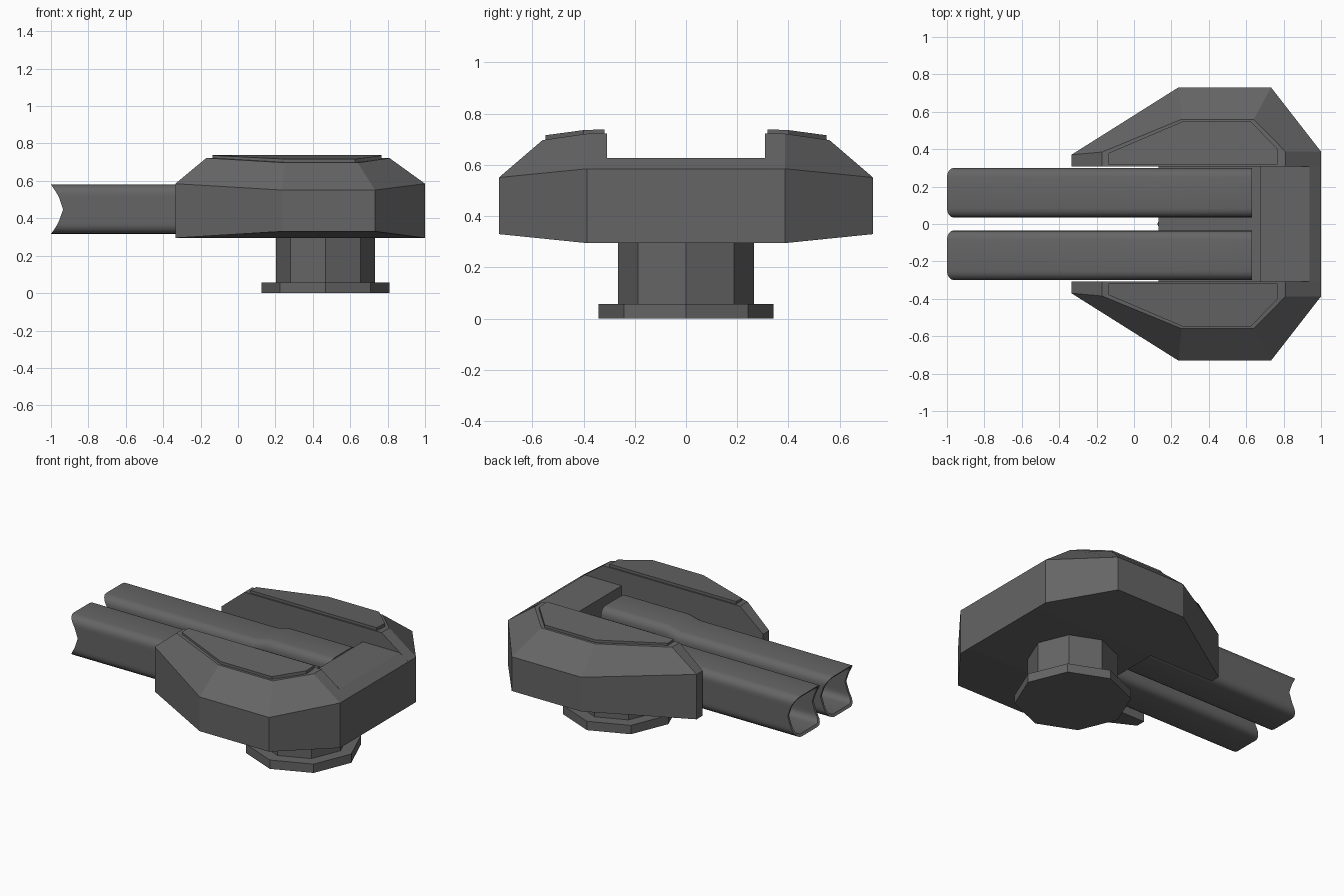
import bpy, bmesh, math
from mathutils import Vector

if "Cube" in bpy.data.objects:
    bpy.data.objects.remove(bpy.data.objects["Cube"])


def loft(name, rings, mirror=False, smooth=False):
    """Skin a list of equal-length closed rings and cap both ends."""
    bm = bmesh.new()
    loops = [[bm.verts.new(p) for p in ring] for ring in rings]
    n = len(loops[0])
    for a, b in zip(loops, loops[1:]):
        for i in range(n):
            j = (i + 1) % n
            bm.faces.new((a[i], a[j], b[j], b[i]))
    bm.faces.new(loops[0][::-1])
    bm.faces.new(loops[-1])
    bmesh.ops.recalc_face_normals(bm, faces=bm.faces[:])
    me = bpy.data.meshes.new(name)
    bm.to_mesh(me)
    bm.free()
    ob = bpy.data.objects.new(name, me)
    ob.data.materials.append(metal)
    bpy.context.collection.objects.link(ob)
    if mirror:
        m = ob.modifiers.new("mirror", 'MIRROR')
        m.use_axis = (False, True, False)
        m.mirror_object = None
    if smooth:
        bpy.ops.object.select_all(action='DESELECT')
        ob.select_set(True)
        bpy.context.view_layer.objects.active = ob
        bpy.ops.object.shade_smooth_by_angle(angle=math.radians(35))
    return ob


metal = bpy.data.materials.new("dark_metal")
metal.diffuse_color = (0.13, 0.13, 0.13, 1)
metal.use_nodes = True
metal.node_tree.nodes["Principled BSDF"].inputs["Base Color"].default_value = metal.diffuse_color


def outline(points, heights):
    return [(x, y, z) for (x, y), z in zip(points, heights)]


# Octagonal foot and column
def octagon(r, z):
    return [(0.467 + r * math.cos(i * math.pi / 4), r * math.sin(i * math.pi / 4), z)
            for i in range(8)]


loft("base_plate", [octagon(0.342, 0), octagon(0.342, 0.057)])
loft("column", [octagon(0.265, 0.05), octagon(0.265, 0.30)])

# Armoured side shells
wall = [(-0.335, 0.308), (-0.335, 0.37), (0.237, 0.73), (0.733, 0.73), (1.0, 0.387), (1.0, 0.308)]
roof = [(-0.17, 0.308), (-0.17, 0.385), (0.255, 0.56), (0.64, 0.56), (0.81, 0.387), (0.81, 0.308)]
loft("side_shell", [
    outline(wall, (0.295, 0.295, 0.33, 0.33, 0.295, 0.295)),
    outline(wall, (0.585, 0.585, 0.551, 0.551, 0.585, 0.585)),
    outline(roof, (0.722, 0.722, 0.697, 0.697, 0.722, 0.722)),
], mirror=True)

# Raised roof panels
panel = [(-0.135, 0.318), (-0.135, 0.38), (0.26, 0.548), (0.625, 0.548), (0.768, 0.40), (0.768, 0.318)]
loft("roof_panel", [
    outline(panel, (0.71, 0.71, 0.69, 0.69, 0.71, 0.71)),
    outline(panel, (0.739, 0.736, 0.716, 0.716, 0.736, 0.739)),
], mirror=True)

# Rear bridge with the cradle floor under the barrels
bridge = [(0.13, 0.295), (1.0, 0.295), (1.0, 0.585), (0.937, 0.628),
          (0.675, 0.628), (0.675, 0.5), (0.13, 0.5)]
loft("rear_bridge", [[(x, y, z) for x, z in bridge] for y in (-0.308, 0.308)])

# Twin hollow barrels with notched muzzles
HALF = 0.132


def section(x, half, radius, lift=0.0, notch=False):
    pts = []
    for q in range(4):
        cy = (half - radius) * (1 if q in (0, 3) else -1)
        cz = (half - radius) * (1 if q < 2 else -1)
        for k in range(5):
            a = math.pi / 2 * (q + k / 4)
            pts.append((cy + radius * math.cos(a), cz + radius * math.sin(a)))
        if q in (1, 3):  # extra points along the upright sides
            side = -half if q == 1 else half
            for t in (0.5, 0, -0.5):
                pts.append((side, t * half * (1 if q == 1 else -1)))
    ring = []
    for y, z in pts:
        dx = 0.065 * (1 - min(1, abs(z) / HALF) ** 1.5) if notch else 0
        ring.append((x + dx, 0.167 + y, 0.448 + z + (lift if z > 0.05 else 0)))
    return ring


loft("barrel", [
    section(0.0, 0.118, 0.038),
    section(-1.0, 0.118, 0.038, notch=True),
    section(-1.0, HALF, 0.048, notch=True),
    section(0.09, HALF, 0.048),
    section(0.17, HALF, 0.048, lift=0.02),
    section(0.632, HALF, 0.048, lift=0.02),
], mirror=True, smooth=True)
